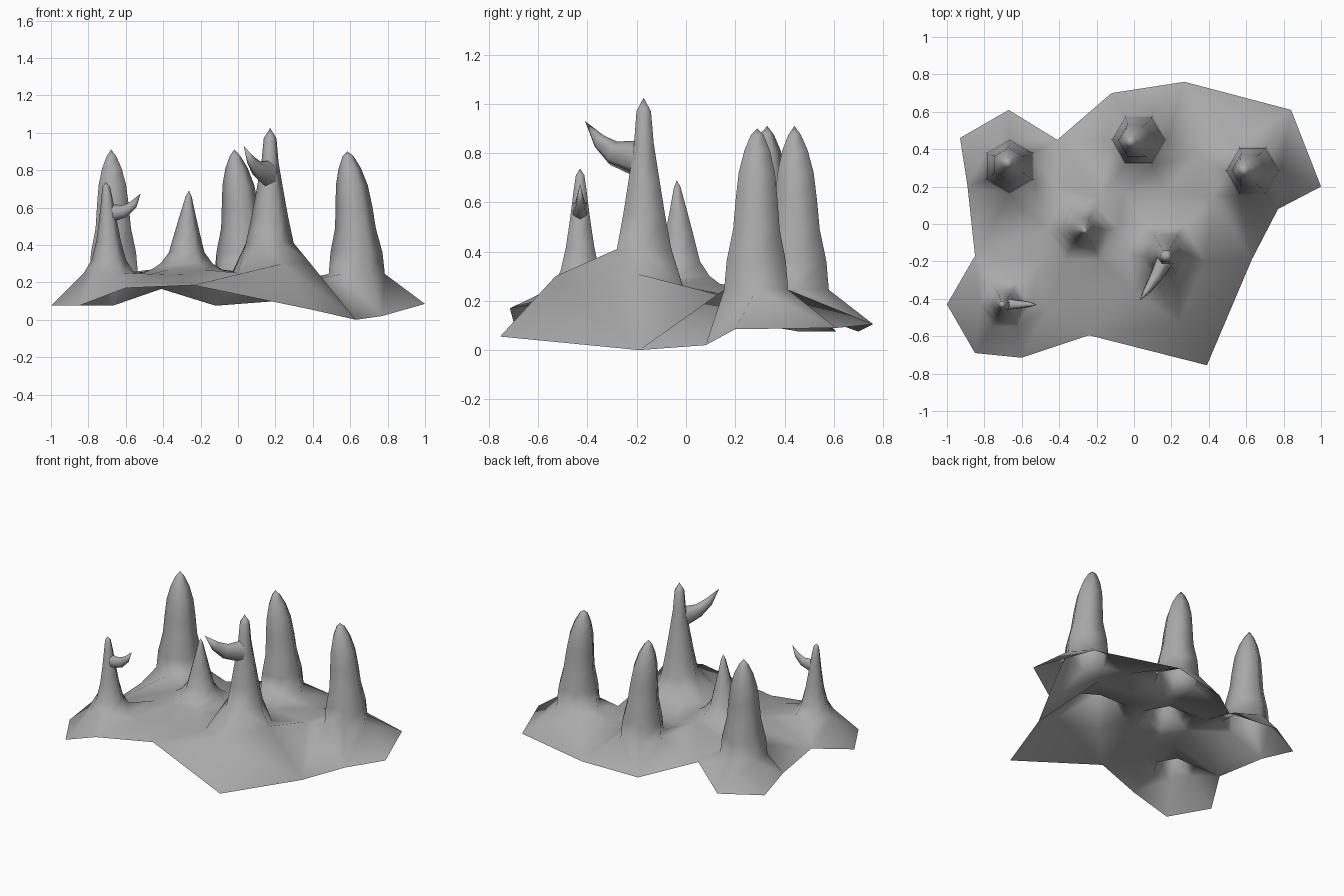
import bpy, bmesh, math
from mathutils import Vector
from mathutils.geometry import delaunay_2d_cdt

default_cube = bpy.data.objects.get("Cube")
if default_cube:
    bpy.data.objects.remove(default_cube, do_unlink=True)

# One plain stone colour
stone = bpy.data.materials.new("grey_stone")
stone.use_nodes = True
stone_colour = (0.4, 0.4, 0.4, 1)
stone.diffuse_color = stone_colour
stone.node_tree.nodes["Principled BSDF"].inputs["Base Color"].default_value = stone_colour


def finish(bm, name):
    """Turn a bmesh into a smooth shaded stone object."""
    for face in bm.faces:
        face.smooth = True
    mesh = bpy.data.meshes.new(name)
    bm.to_mesh(mesh)
    bm.free()
    mesh.materials.append(stone)
    part = bpy.data.objects.new(name, mesh)
    bpy.context.collection.objects.link(part)


def ring_points(centre, radius, turn=0.0, side=Vector((1, 0, 0)), up=Vector((0, 1, 0))):
    """Six points around a centre."""
    angles = [turn + math.tau * step / 6 for step in range(6)]
    return [Vector(centre) + radius * (side * math.cos(a) + up * math.sin(a)) for a in angles]


def loft(bm, rings, tip):
    """Skin a stack of rings and close it with a pointed tip."""
    loops = [[bm.verts.new(point) for point in ring] for ring in rings]
    tip_vert = bm.verts.new(tip)
    count = len(loops[0])
    for i in range(count):
        j = (i + 1) % count
        for low, high in zip(loops, loops[1:]):
            bm.faces.new((low[i], low[j], high[j], high[i]))
        bm.faces.new((loops[-1][i], loops[-1][j], tip_vert))


def spire_rings(base, tip, profile, turn):
    """Rings of (height, radius) that lean more towards the tip as they rise."""
    bottom = profile[0][0]
    base, tip = Vector(base), Vector(tip)
    rings = []
    for height, radius in profile:
        rise = (height - bottom) / (tip.z - bottom)
        centre = base.lerp(tip.to_2d(), rise * rise).to_3d()
        centre.z = height
        rings.append(ring_points(centre, radius, turn))
    return rings


def horn(name, path, radii):
    """Tapering side branch, narrower than it is tall, that follows a path."""
    path = [Vector(point) for point in path]
    rings = []
    for i, radius in enumerate(radii):
        direction = (path[i + 1] - path[max(i - 1, 0)]).normalized()
        side = direction.cross(Vector((0, 0, 1))).normalized()
        rings.append(ring_points(path[i], radius, math.pi / 6, side * .7, side.cross(direction)))
    bm = bmesh.new()
    loft(bm, rings, path[-1])
    bmesh.ops.recalc_face_normals(bm, faces=bm.faces)
    finish(bm, name)


# Ground outline, counter-clockwise from the front corner
outline = [
    (.39, -.755, .055), (.63, -.19, 0), (.77, .08, .02), (1, .2, .085),
    (.84, .61, .09), (.27, .76, .105), (-.12, .7, .075), (-.41, .45, .165),
    (-.67, .61, .075), (-.93, .46, .075), (-.89, .2, .12), (-.85, -.17, .14),
    (-1, -.43, .075), (-.85, -.69, .075), (-.6, -.715, .17), (-.24, -.595, .185)]

# Valleys and ridges inside the outline; the first is the head of the side valley
folds = [
    (.42, .15, .22), (.24, -.53, .3), (.38, -.2, .31), (.27, -.01, .248),
    (.06, -.01, .25), (-.03, -.14, .255), (-.05, .17, .23), (.34, .36, .215),
    (-.43, .2, .23), (-.5, -.2, .255), (-.27, -.36, .24), (0, -.36, .25),
    (-.46, -.45, .245), (.16, .17, .225)]

# Thin spires: base, tip, (height, radius) rings, rotation
spires = [
    ((.17, -.17), (.172, -.172, 1.025),
     [(.41, .128), (.55, .098), (.67, .076), (.84, .046), (.97, .034)], 0),
    ((-.69, -.43), (-.706, -.43, .737),
     [(.25, .135), (.32, .092), (.42, .066), (.54, .046), (.65, .03), (.71, .02)], 0),
    ((-.275, -.025), (-.262, -.037, .69),
     [(.268, .19), (.3, .14), (.36, .095), (.47, .066), (.56, .042), (.66, .016)], 0)]

# Broad rocks share one knobbly profile
rock_profile = [(.245, .15), (.36, .139), (.49, .109), (.61, .098),
                (.72, .085), (.81, .06), (.875, .029)]
spires += [
    ((.635, .285), (.585, .29, .9), rock_profile, 0),
    ((.025, .45), (-.02, .44, .91), rock_profile, 0),
    ((-.665, .31), (-.678, .33, .91), rock_profile, math.pi / 6)]

# Ground sheet: triangulate outline, folds and spire feet, open beneath each spire
points = [Vector(p) for p in outline + folds]
feet = []
stacks = []
for base, tip, profile, turn in spires:
    stack = spire_rings(base, tip, profile, turn)
    stacks.append((stack, tip))
    feet.append(set(range(len(points), len(points) + len(stack[0]))))
    points += stack[0]
rim = len(outline)
edges = [(i, (i + 1) % rim) for i in range(rim)]
side_valley = (1, rim)
edges.append(side_valley)
_, _, triangles, sources, _, _ = delaunay_2d_cdt([p.to_2d() for p in points], edges, [], 1, 1e-5)

bm = bmesh.new()
ground_verts = [bm.verts.new(points[source[0]]) for source in sources]
for triangle in triangles:
    corners = {sources[i][0] for i in triangle}
    if not any(corners <= foot for foot in feet):
        bm.faces.new([ground_verts[i] for i in triangle])

# Spires grow out of their feet in the sheet
for stack, tip in stacks:
    loft(bm, stack, tip)
bmesh.ops.remove_doubles(bm, verts=bm.verts, dist=1e-4)
finish(bm, "ground_with_spires")

# Side branches
horn("tall_spire_branch",
     [(.165, -.195, .778), (.11, -.295, .8), (.072, -.352, .848), (.03, -.41, .93)],
     [.075, .05, .032])
horn("small_spire_branch",
     [(-.68, -.43, .57), (-.605, -.43, .582), (-.56, -.43, .615), (-.52, -.43, .675)],
     [.048, .034, .022])
